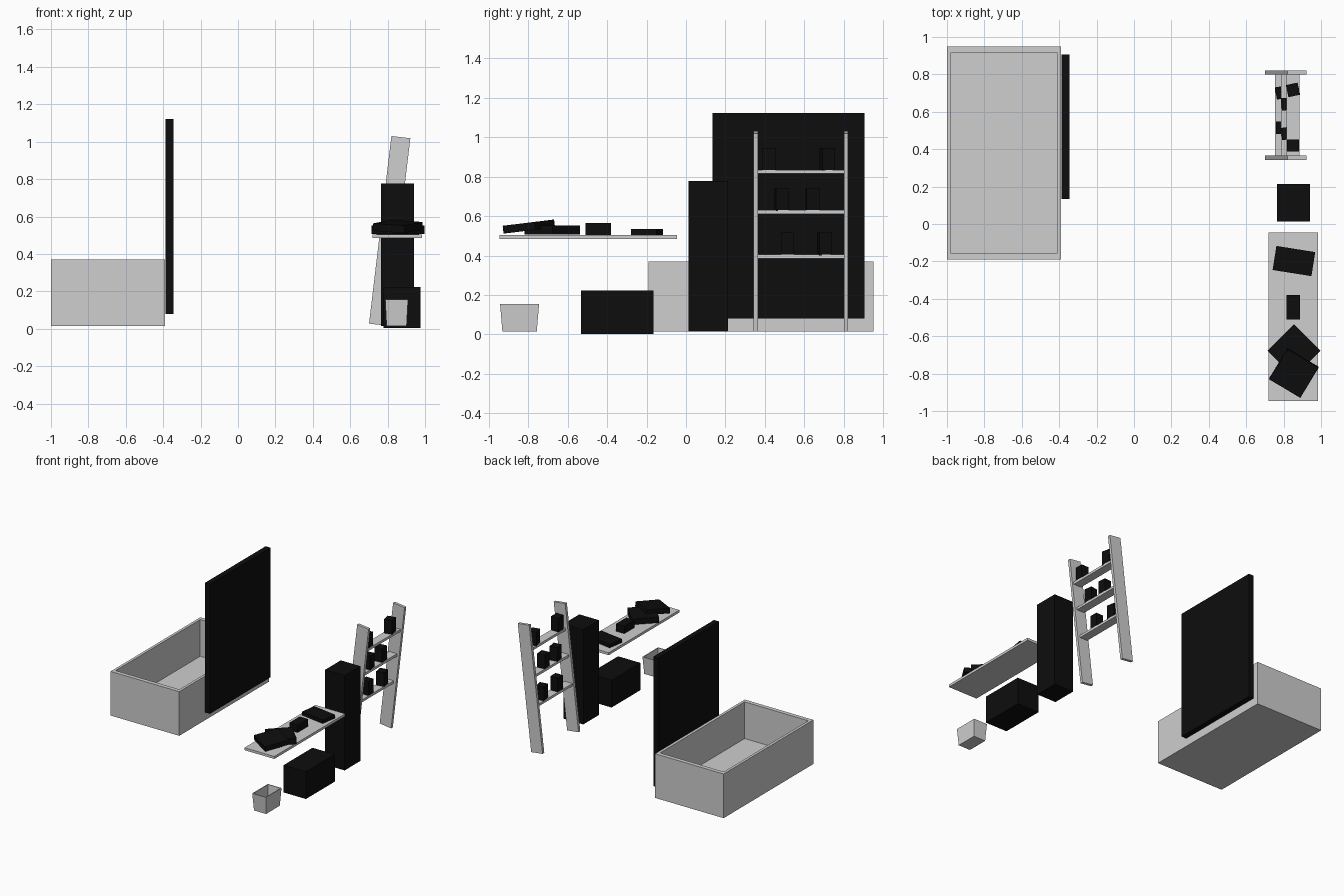
import bpy, bmesh, math
from mathutils import Matrix, Vector

cube = bpy.data.objects.get("Cube")
if cube:
    bpy.data.objects.remove(cube, do_unlink=True)


def material(name, value):
    m = bpy.data.materials.new(name)
    m.use_nodes = True
    colour = (value, value, value, 1)
    m.diffuse_color = colour
    m.node_tree.nodes["Principled BSDF"].inputs["Base Color"].default_value = colour
    return m


GREY = material("light grey", 0.62)
BLACK = material("black", 0.004)


def finish(name, bm, mat):
    mesh = bpy.data.meshes.new(name)
    bm.to_mesh(mesh)
    bm.free()
    mesh.materials.append(mat)
    obj = bpy.data.objects.new(name, mesh)
    bpy.context.collection.objects.link(obj)
    return obj


def box(name, centre, size, mat, turn=0, lean=0, pitch=0):
    """Box with a turn about z, a lean about y and a pitch about x, in degrees."""
    bm = bmesh.new()
    bmesh.ops.create_cube(bm, size=1)
    rot = (Matrix.Rotation(math.radians(pitch), 4, 'X')
           @ Matrix.Rotation(math.radians(lean), 4, 'Y')
           @ Matrix.Rotation(math.radians(turn), 4, 'Z'))
    bm.transform(Matrix.Translation(centre) @ rot @ Matrix.Diagonal((*size, 1)))
    return finish(name, bm, mat)


def span(name, lo, hi, mat):
    lo, hi = Vector(lo), Vector(hi)
    return box(name, (lo + hi) / 2, hi - lo, mat)


def open_box(name, centre, top, taper, z0, z1, wall, floor, mat):
    """Open container: rings of four corners, outside up and inside down."""
    low = [t * taper for t in top]
    rings = [(low, 0, z0), (top, 0, z1), (top, 1, z1), (low, 1, floor)]
    bm = bmesh.new()
    loops = []
    for size, inside, z in rings:
        hx, hy = (size[i] / 2 - wall[i] * inside for i in range(2))
        loops.append([bm.verts.new((centre[0] + sx * hx, centre[1] + sy * hy, z))
                      for sx, sy in ((-1, -1), (1, -1), (1, 1), (-1, 1))])
    for a, b in zip(loops, loops[1:]):
        for i in range(4):
            j = (i + 1) % 4
            bm.faces.new((a[i], a[j], b[j], b[i]))
    bm.faces.new(loops[0][::-1])
    bm.faces.new(loops[-1])
    bmesh.ops.recalc_face_normals(bm, faces=bm.faces)
    return finish(name, bm, mat)


# Bath and its screen
open_box("bathtub", (-0.695, 0.38), (0.61, 1.14), 1, 0.015, 0.37,
         (0.022, 0.033), 0.075, GREY)
span("bath_screen", (-0.388, 0.135, 0.08), (-0.344, 0.905, 1.122), BLACK)

# Cabinets and waste bin
span("tall_cabinet", (0.765, 0.013, 0.015), (0.94, 0.213, 0.777), BLACK)
span("low_cabinet", (0.778, -0.532, 0.003), (0.977, -0.165, 0.222), BLACK)
open_box("waste_bin", (0.848, -0.844), (0.122, 0.198), 0.88, 0.015, 0.155,
         (0.006, 0.006), 0.022, GREY)

# Counter and the things lying on it
span("counter", (0.72, -0.945, 0.485), (0.985, -0.045, 0.505), GREY)
box("lower_towel", (0.856, -0.678, 0.529), (0.2, 0.2, 0.046), BLACK, turn=45)
box("upper_towel", (0.855, -0.797, 0.547), (0.194, 0.19, 0.04), BLACK,
    turn=-31, pitch=7)
span("counter_box", (0.815, -0.51, 0.505), (0.888, -0.38, 0.565), BLACK)
box("folded_cloth", (0.855, -0.198, 0.519), (0.21, 0.13, 0.029), BLACK, turn=-9)

# Leaning ladder rack: two rails
for side, y in (("front", 0.354), ("back", 0.811)):
    box(side + "_rail", (0.811, y, 0.523), (0.102, 0.022, 1.01), GREY, lean=6.8)

# Rack shelves, each with two jars: (y, turn)
shelves = (("lower", 0.79, 0.385, ((0.515, 0), (0.703, 10))),
           ("middle", 0.82, 0.61, ((0.485, 8), (0.642, 5))),
           ("upper", 0.85, 0.815, ((0.42, 0), (0.717, 12))))
for level, x, z, jars in shelves:
    span(level + "_shelf", (x - 0.035, 0.365, z), (x + 0.035, 0.8, z + 0.02), GREY)
    for i, (y, turn) in enumerate(jars):
        box(f"{level}_jar_{i + 1}", (x, y, z + 0.074), (0.064, 0.066, 0.115),
            BLACK, turn=turn)
